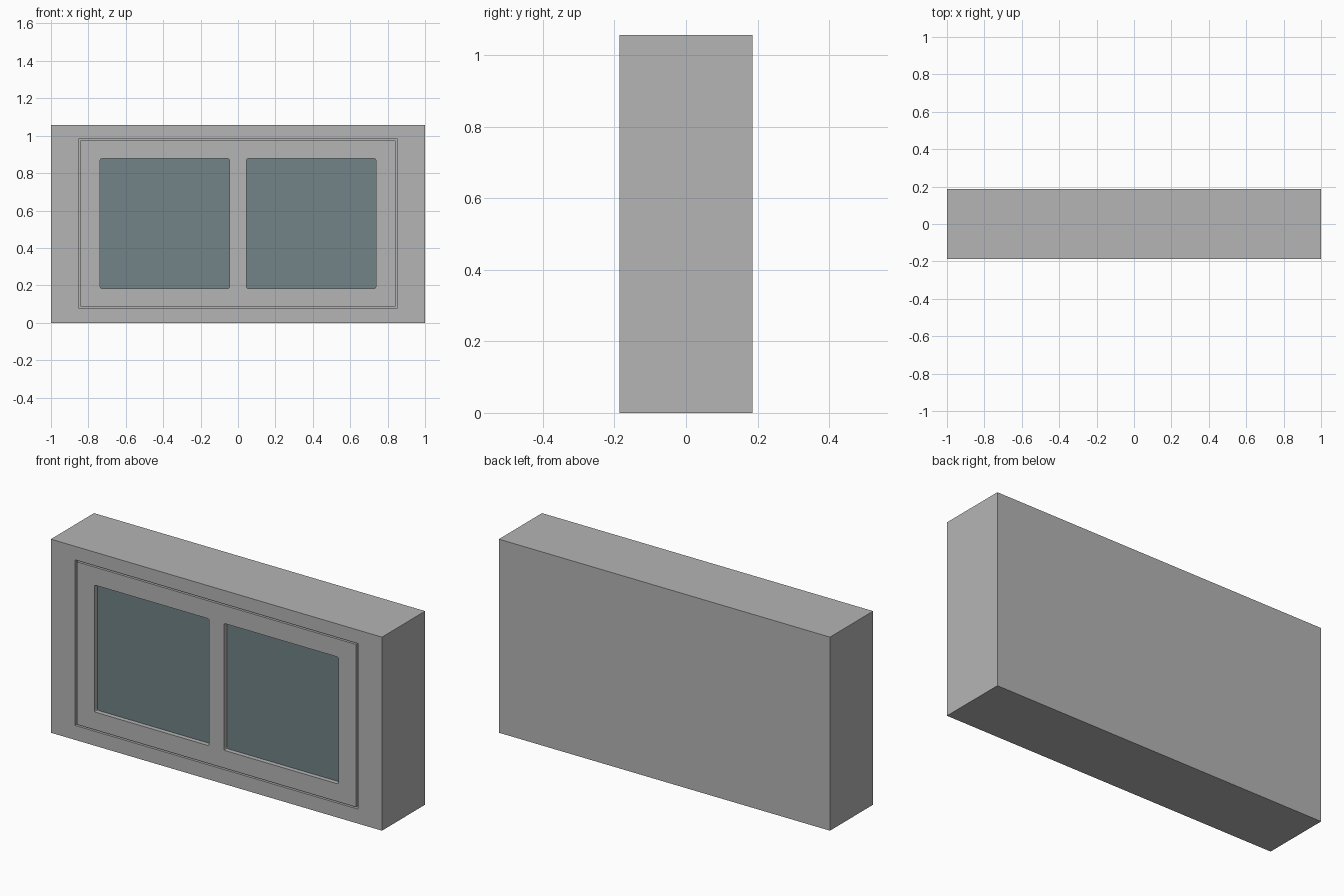
import bpy
import bmesh

cube = bpy.data.objects.get("Cube")
if cube:
    bpy.data.objects.remove(cube, do_unlink=True)

FRONT, HEIGHT = -0.186, 1.057


def material(name, rgb):
    mat = bpy.data.materials.new(name)
    mat.use_nodes = True
    mat.diffuse_color = (*rgb, 1)
    mat.node_tree.nodes["Principled BSDF"].inputs["Base Color"].default_value = (*rgb, 1)
    return mat


def box(name, xs, ys, zs, mat, radius=0):
    """Box between limits, optionally with rounded corners seen from the front."""
    bm = bmesh.new()
    bmesh.ops.create_cube(bm, size=1)
    for v in bm.verts:
        v.co = [lim[0] if c < 0 else lim[1] for c, lim in zip(v.co, (xs, ys, zs))]
    if radius:
        depth_edges = [e for e in bm.edges
                       if abs(e.verts[0].co.y - e.verts[1].co.y) > 1e-5]
        bmesh.ops.bevel(bm, geom=depth_edges, offset=radius, segments=2,
                        profile=0.5, affect='EDGES')
    mesh = bpy.data.meshes.new(name)
    bm.to_mesh(mesh)
    bm.free()
    mesh.materials.append(mat)
    obj = bpy.data.objects.new(name, mesh)
    bpy.context.collection.objects.link(obj)
    return obj


def cut(target, cutter):
    """Subtract the cutter from the target and discard it."""
    mod = target.modifiers.new("cut", 'BOOLEAN')
    mod.operation = 'DIFFERENCE'
    mod.solver = 'EXACT'
    mod.object = cutter
    bpy.context.view_layer.objects.active = target
    bpy.ops.object.modifier_apply(modifier=mod.name)
    bpy.data.objects.remove(cutter, do_unlink=True)


grey = material("grey casing", (0.46, 0.46, 0.46))
glass = material("blue grey glass", (0.168, 0.227, 0.242))

# Casing with a shallow pocket for the window frame
casing = box("casing", (-1, 1), (FRONT, -FRONT), (0, HEIGHT), grey)
cut(casing, box("pocket", (-0.854, 0.854), (FRONT - 0.1, FRONT + 0.035),
                (0.079, 0.983), grey))

# Frame flush with the casing, leaving a thin groove around it
frame = box("window_frame", (-0.843, 0.843), (FRONT, FRONT + 0.035),
            (0.087, 0.975), grey)

# Two openings with recessed panes
for side, name in ((-1, "right"), (1, "left")):
    xs = sorted((side * 0.045, side * 0.737))
    zs = (0.184, 0.877)
    cut(frame, box("opening", xs, (FRONT - 0.1, FRONT + 0.1), zs, grey, 0.008))
    box(name + "_pane", xs, (FRONT + 0.025, FRONT + 0.034), zs, glass, 0.008)
